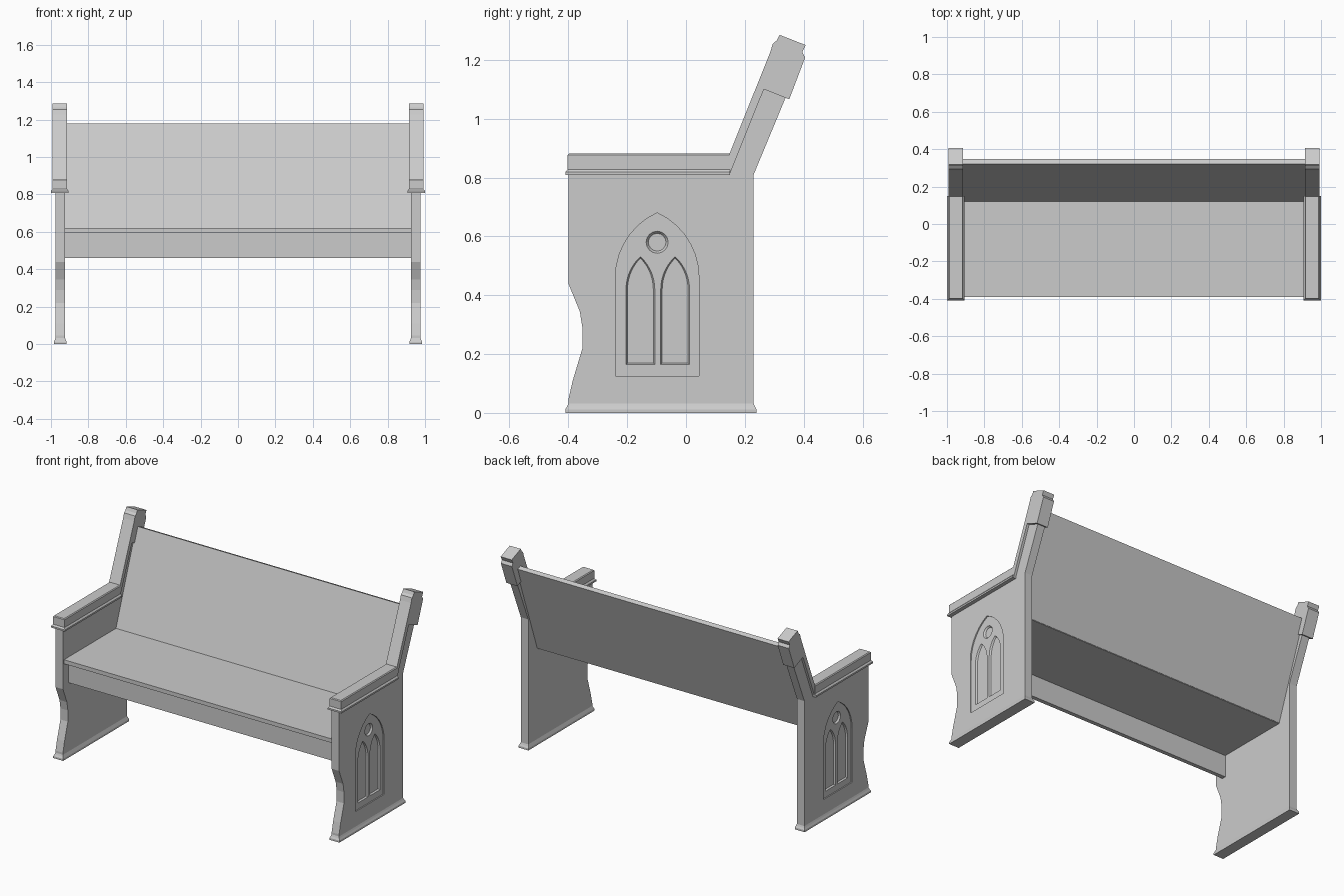
import bpy, bmesh, math

if "Cube" in bpy.data.objects:
    bpy.data.objects.remove(bpy.data.objects["Cube"])


def finish(name, bm, mirror=False):
    bmesh.ops.recalc_face_normals(bm, faces=bm.faces)
    me = bpy.data.meshes.new(name)
    bm.to_mesh(me)
    bm.free()
    ob = bpy.data.objects.new(name, me)
    bpy.context.collection.objects.link(ob)
    if mirror:
        mirror_x(ob)
    return ob


def mirror_x(ob):
    m = ob.modifiers.new("Mirror", 'MIRROR')
    m.use_axis[0] = True
    m.use_mirror_merge = False


def loft(name, rings, mirror=False):
    """Skin a list of equal-length vertex rings and cap both ends."""
    bm = bmesh.new()
    vs = [[bm.verts.new(p) for p in r] for r in rings]
    n = len(rings[0])
    for a, b in zip(vs, vs[1:]):
        for i in range(n):
            j = (i + 1) % n
            bm.faces.new((a[i], a[j], b[j], b[i]))
    bm.faces.new(vs[0])
    bm.faces.new(vs[-1])
    return finish(name, bm, mirror)


def prism(name, pts, x0, x1, mirror=False, taper=0.0):
    """Extrude a (y, z) profile along x; taper shrinks the x0 end."""
    cy = (min(p[0] for p in pts) + max(p[0] for p in pts)) / 2
    cz = (min(p[1] for p in pts) + max(p[1] for p in pts)) / 2
    hy = max(p[0] for p in pts) - cy
    hz = max(p[1] for p in pts) - cz
    ky, kz = 1 - taper / hy, 1 - taper / hz
    inner = [(x0, cy + (y - cy) * ky, cz + (z - cz) * kz) for y, z in pts]
    return loft(name, [inner, [(x1, y, z) for y, z in pts]], mirror)


def stack(name, levels, mirror=False):
    """Moulding made of stacked rectangles: z, x0, x1, y0, y1."""
    return loft(name, [[(a, c, z), (b, c, z), (b, d, z), (a, d, z)]
                       for z, a, b, c, d in levels], mirror)


def arch(cy, half, z0, spring, top, n=7):
    """Pointed (gothic) arch outline in y, z."""
    h = top - spring
    r = (half * half + h * h) / (2 * half)
    end = math.asin(min(1, h / r))
    if h < half:
        end = math.pi - end
    side = [(half - r + r * math.cos(end * i / n), spring + r * math.sin(end * i / n))
            for i in range(n)]
    return ([(cy - half, z0), (cy + half, z0)] + [(cy + y, z) for y, z in side]
            + [(cy, top)] + [(cy - y, z) for y, z in reversed(side)])


def circle(cy, cz, r, n=16):
    return [(cy + r * math.cos(2 * math.pi * i / n),
             cz + r * math.sin(2 * math.pi * i / n)) for i in range(n)]


def carve(target, cutter):
    m = target.modifiers.new("Carve", 'BOOLEAN')
    m.operation, m.solver, m.object = 'DIFFERENCE', 'EXACT', cutter
    cutter.hide_render = True
    bpy.context.view_layer.objects.active = target
    bpy.ops.object.modifier_apply(modifier=m.name)
    bpy.data.objects.remove(cutter, do_unlink=True)


# End panel with sloping post and scooped front edge
panel = prism("end_panel", [
    (-0.40, 0.01), (0.23, 0.01), (0.23, 0.81), (0.34, 1.075), (0.26, 1.11),
    (0.155, 0.84), (-0.40, 0.84), (-0.40, 0.44), (-0.361, 0.345), (-0.352, 0.29),
    (-0.352, 0.22), (-0.385, 0.11), (-0.40, 0.045)], 0.925, 0.976)

# Carved window: shallow arch, two lancets and a roundel
carve(panel, prism("arch_cutter", arch(-0.098, 0.142, 0.125, 0.46, 0.68), 0.969, 1.0))
for cy in (-0.155, -0.037):
    carve(panel, prism("lancet_cutter", arch(cy, 0.05, 0.163, 0.42, 0.532),
                       0.959, 0.971, taper=0.006))
carve(panel, prism("roundel_cutter", circle(-0.098, 0.58, 0.039), 0.959, 0.971, taper=0.009))
mirror_x(panel)

# Plinth under each end panel
stack("plinth", [(0, 0.917, 0.985, -0.41, 0.24), (0.012, 0.917, 0.985, -0.41, 0.24),
                 (0.022, 0.921, 0.98, -0.404, 0.234), (0.032, 0.925, 0.976, -0.4, 0.23)], True)

# Armrest with lower lip
stack("armrest", [(0.808, 0.905, 1.0, -0.41, 0.15), (0.818, 0.905, 1.0, -0.41, 0.15),
                  (0.828, 0.913, 0.992, -0.402, 0.15), (0.876, 0.913, 0.992, -0.402, 0.15),
                  (0.881, 0.918, 0.987, -0.398, 0.15)], True)

# Rail running up the front of the post
prism("post_rail", [(0.148, 0.881), (0.299, 1.258), (0.325, 1.25), (0.15, 0.815)],
      0.915, 0.991, True)

# Heavy block at the top of the post
prism("post_head", [(0.25, 1.106), (0.351, 1.066), (0.405, 1.208), (0.395, 1.226),
                    (0.407, 1.25), (0.318, 1.285), (0.309, 1.266), (0.295, 1.255)],
      0.915, 0.991, True)

# Seat board, apron and sloping backrest
prism("seat", [(-0.39, 0.595), (0.14, 0.595), (0.14, 0.62), (-0.39, 0.62)], -0.926, 0.926)
prism("apron", [(-0.345, 0.46), (-0.32, 0.46), (-0.32, 0.596), (-0.345, 0.596)], -0.926, 0.926)
prism("backrest", [(0.113, 0.598), (0.142, 0.598), (0.348, 1.17), (0.322, 1.18)],
      -0.926, 0.926)
